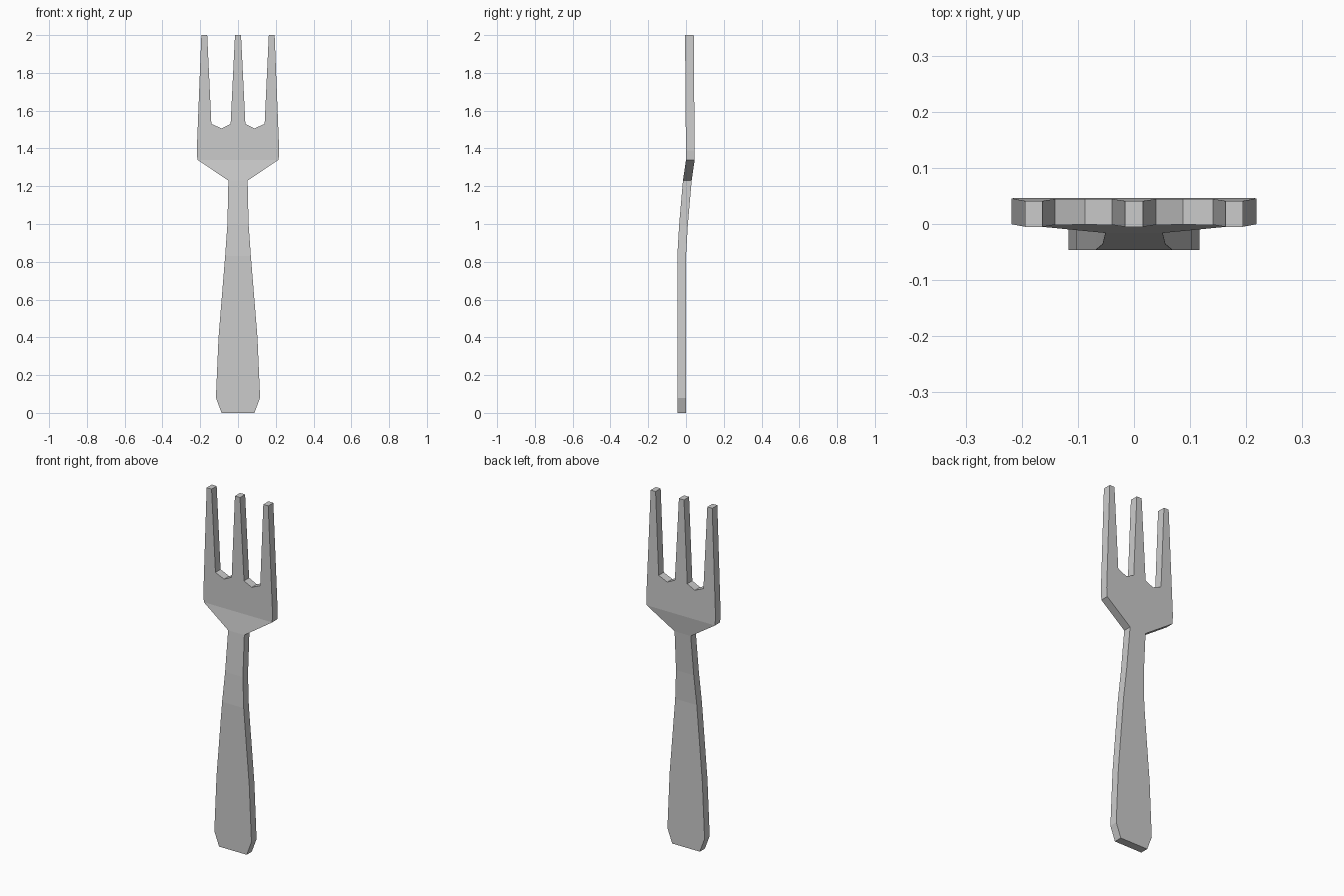
import bpy, bmesh

if "Cube" in bpy.data.objects:
    bpy.data.objects.remove(bpy.data.objects["Cube"])

THICK = 0.046

# front surface depth (z, y): straight handle, gentle rise, slightly leaning head
BEND = [(0, -0.046), (0.83, -0.046), (1.0, -0.036), (1.23, -0.016),
        (1.34, 0.0), (2.0, -0.005)]

def depth(z):
    for (z0, y0), (z1, y1) in zip(BEND, BEND[1:]):
        if z <= z1:
            return y0 + (y1 - y0) * (z - z0) / (z1 - z0)
    return BEND[-1][1]

# half widths (x, z) of handle, neck and shoulders, bottom to top
HANDLE = [(0.087, 0), (0.117, 0.08), (0.103, 0.4), (0.068, 0.83),
          (0.056, 1.0), (0.051, 1.23), (0.215, 1.34)]
# right half of the head, from shoulder to the centre tine tip
HEAD = [(0.215, 1.34), (0.218, 1.39), (0.194, 2.0), (0.163, 2.0),
        (0.141, 1.53), (0.087, 1.506), (0.039, 1.53), (0.016, 2.0)]

bm = bmesh.new()

def vert(x, z):
    return bm.verts.new((x, depth(z), z))

# handle strip
rows = [(vert(-w, z), vert(w, z)) for w, z in HANDLE]
for (a, b), (c, d) in zip(rows, rows[1:]):
    bm.faces.new((a, b, d, c))

# head with three tines, one flat outline joined to the shoulders
right = [rows[-1][1]] + [vert(x, z) for x, z in HEAD[1:]]
left = [rows[-1][0]] + [vert(-x, z) for x, z in HEAD[1:]]
bm.faces.new(right + left[::-1])

# thickness
front = bm.faces[:]
res = bmesh.ops.extrude_face_region(bm, geom=front, use_keep_orig=True)
bmesh.ops.translate(bm, vec=(0, THICK, 0),
                    verts=[g for g in res["geom"] if isinstance(g, bmesh.types.BMVert)])
# triangulate the concave head faces cleanly
bmesh.ops.triangulate(bm, faces=[f for f in bm.faces if len(f.verts) > 4])
bmesh.ops.recalc_face_normals(bm, faces=bm.faces[:])

mesh = bpy.data.meshes.new("fork")
bm.to_mesh(mesh)
bm.free()
fork = bpy.data.objects.new("fork", mesh)
bpy.context.collection.objects.link(fork)
